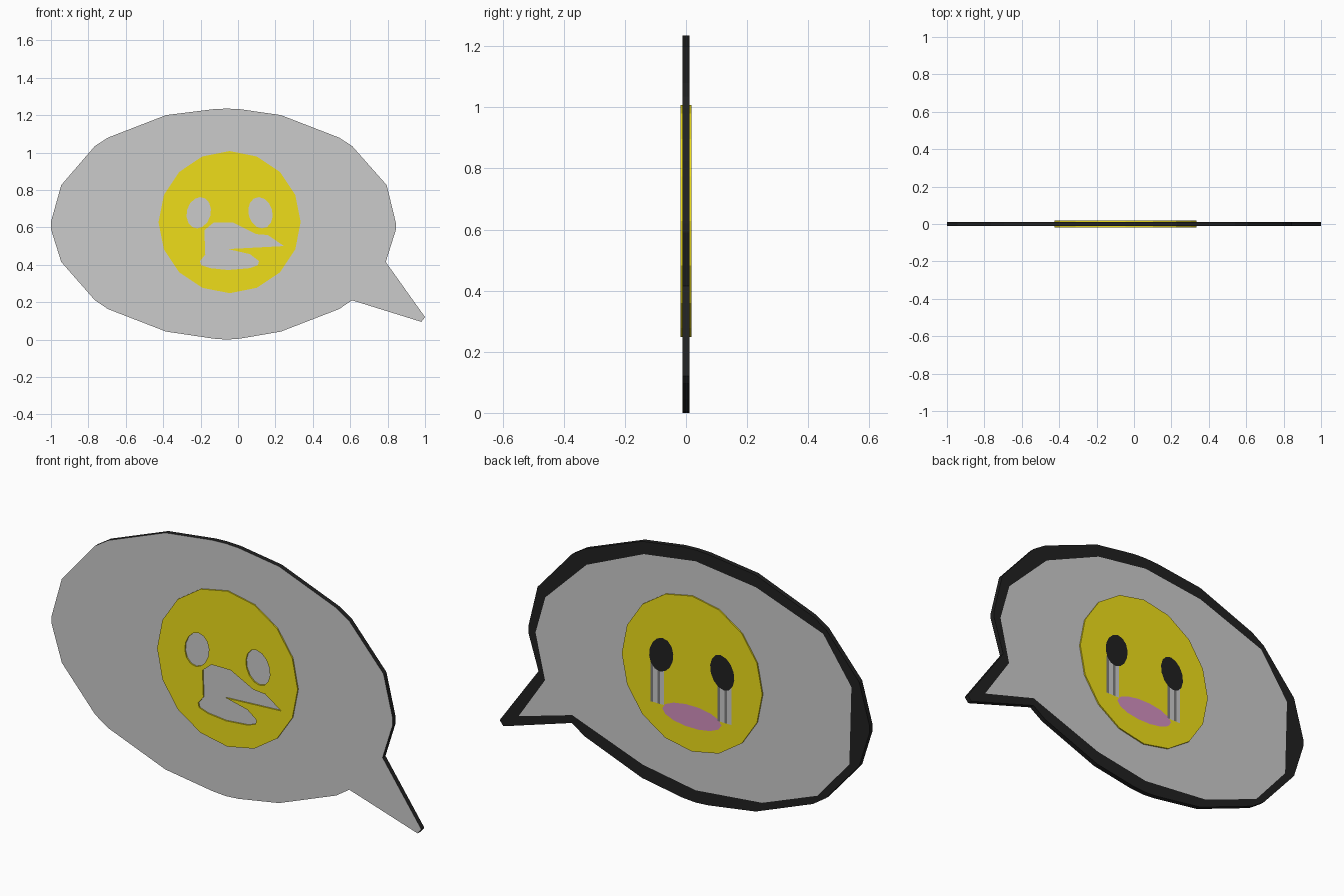
import bpy
from math import sin, cos, tau, radians
from mathutils import Vector
from mathutils.geometry import tessellate_polygon

if "Cube" in bpy.data.objects:
    bpy.data.objects.remove(bpy.data.objects["Cube"])


def material(name, rgb):
    m = bpy.data.materials.new(name)
    m.diffuse_color = (*rgb, 1)
    m.use_nodes = True
    m.node_tree.nodes["Principled BSDF"].inputs["Base Color"].default_value = m.diffuse_color
    return m


def area(p):
    return sum(a[0] * b[1] - b[0] * a[1] for a, b in zip(p, p[1:] + p[:1]))


def ellipse(cx, cz, rx, rz, n=16, tilt=0):
    c, s = cos(radians(tilt)), sin(radians(tilt))
    pts = []
    for i in range(n):
        u, v = rx * cos(tau * i / n), rz * sin(tau * i / n)
        pts.append((cx + u * c - v * s, cz + u * s + v * c))
    return pts


def box(x0, x1, z0, z1):
    return [(x0, z0), (x1, z0), (x1, z1), (x0, z1)]


def part(name, mat, sheets=(), walls=()):
    """sheets: (loops, y), first loop outer, others holes; walls: (loop, y0, y1, is_hole)."""
    verts, faces = [], []
    for loops, y in sheets:
        base = len(verts)
        flat = [p for loop in loops for p in loop]
        verts += [(x, y, z) for x, z in flat]
        for t in tessellate_polygon([[Vector((x, z, 0)) for x, z in l] for l in loops]):
            t = list(t)
            ccw = area([flat[i] for i in t]) > 0
            if ccw != (y < 0):
                t.reverse()
            faces.append([base + i for i in t])
    for loop, y0, y1, hole in walls:
        base, n = len(verts), len(loop)
        loop = loop if (area(loop) > 0) != hole else loop[::-1]
        verts += [(x, y0, z) for x, z in loop] + [(x, y1, z) for x, z in loop]
        for i in range(n):
            j = (i + 1) % n
            faces.append([base + i, base + n + i, base + n + j, base + j][::-1])
    me = bpy.data.meshes.new(name)
    me.from_pydata(verts, [], faces)
    me.update()
    if mat:
        me.materials.append(mat)
    ob = bpy.data.objects.new(name, me)
    bpy.context.collection.objects.link(ob)
    return ob


black = material("black", (0.015, 0.015, 0.015))
yellow = material("yellow", (0.86, 0.73, 0.01))
purple = material("purple", (0.65, 0.28, 0.52))
dark = material("dark_grey", (0.2, 0.2, 0.2))

T, F = 0.0115, 0.018   # half thickness of bubble and face

# Speech bubble outline with tail, and inner edge of its border
outline = [(-0.06, 1.235), (0.01, 1.232), (0.23, 1.2), (0.54, 1.08), (0.61, 1.035),
           (0.795, 0.826), (0.845, 0.62), (0.845, 0.59), (0.79, 0.415), (1, 0.12),
           (0.98, 0.095), (0.61, 0.21), (0.54, 0.163), (0.23, 0.043), (0.01, 0.005),
           (-0.06, 0), (-0.13, 0.005), (-0.385, 0.043), (-0.695, 0.163), (-0.765, 0.21),
           (-0.945, 0.415), (-1, 0.59), (-1, 0.63), (-0.945, 0.826), (-0.765, 1.035),
           (-0.695, 1.08), (-0.385, 1.2), (-0.13, 1.232)]
inner = [(-0.06, 1.18), (0.22, 1.14), (0.53, 1.005), (0.753, 0.786), (0.806, 0.6),
         (0.755, 0.38), (0.898, 0.166), (0.608, 0.249), (0.226, 0.109), (-0.06, 0.06),
         (-0.42, 0.095), (-0.72, 0.21), (-0.892, 0.41), (-0.903, 0.79), (-0.75, 1.01),
         (-0.387, 1.14)]
part("bubble_panel", None, [([outline], -T), ([inner], T)])
part("bubble_border", black, [([outline, inner], T)], [(outline, -T, T, False)])

# Face disc, with eye and mouth cutouts on the front side
disc = ellipse(-0.045, 0.628, 0.38, 0.38)
eyes = [ellipse(-0.21, 0.678, 0.064, 0.085, 14, -15),
        ellipse(0.12, 0.678, 0.064, 0.085, 14, 15)]
cutout = [(-0.203, 0.42), (-0.175, 0.455), (-0.18, 0.585), (-0.13, 0.626), (-0.027, 0.626),
          (0.096, 0.564), (0.16, 0.559), (0.246, 0.5), (-0.053, 0.484), (0.064, 0.457),
          (0.112, 0.42), (0.107, 0.398), (0.064, 0.382), (-0.053, 0.372),
          (-0.15, 0.382), (-0.198, 0.398)]
holes = eyes + [cutout]
part("face_disc", yellow, [([disc] + holes, -F), ([disc], F)],
     [(disc, -F, F, False)] + [(h, -F, -T, True) for h in holes])

# Eyes, mouth and tears on the back side
part("eyes", black, [([e], F + 0.002) for e in eyes])
part("mouth", purple, [([ellipse(-0.045, 0.418, 0.16, 0.055, 14)], F + 0.001)])
tears, streaks = [], []
for x in (0.142, -0.222):
    tears.append(([box(x - 0.037, x + 0.037, 0.435, 0.63)], F + 0.0008))
    for dx in (-0.005, 0.033):
        streaks.append(([box(x + dx - 0.009, x + dx + 0.004, 0.435, 0.63)], F + 0.0014))
part("tears", None, tears)
part("tear_streaks", dark, streaks)
